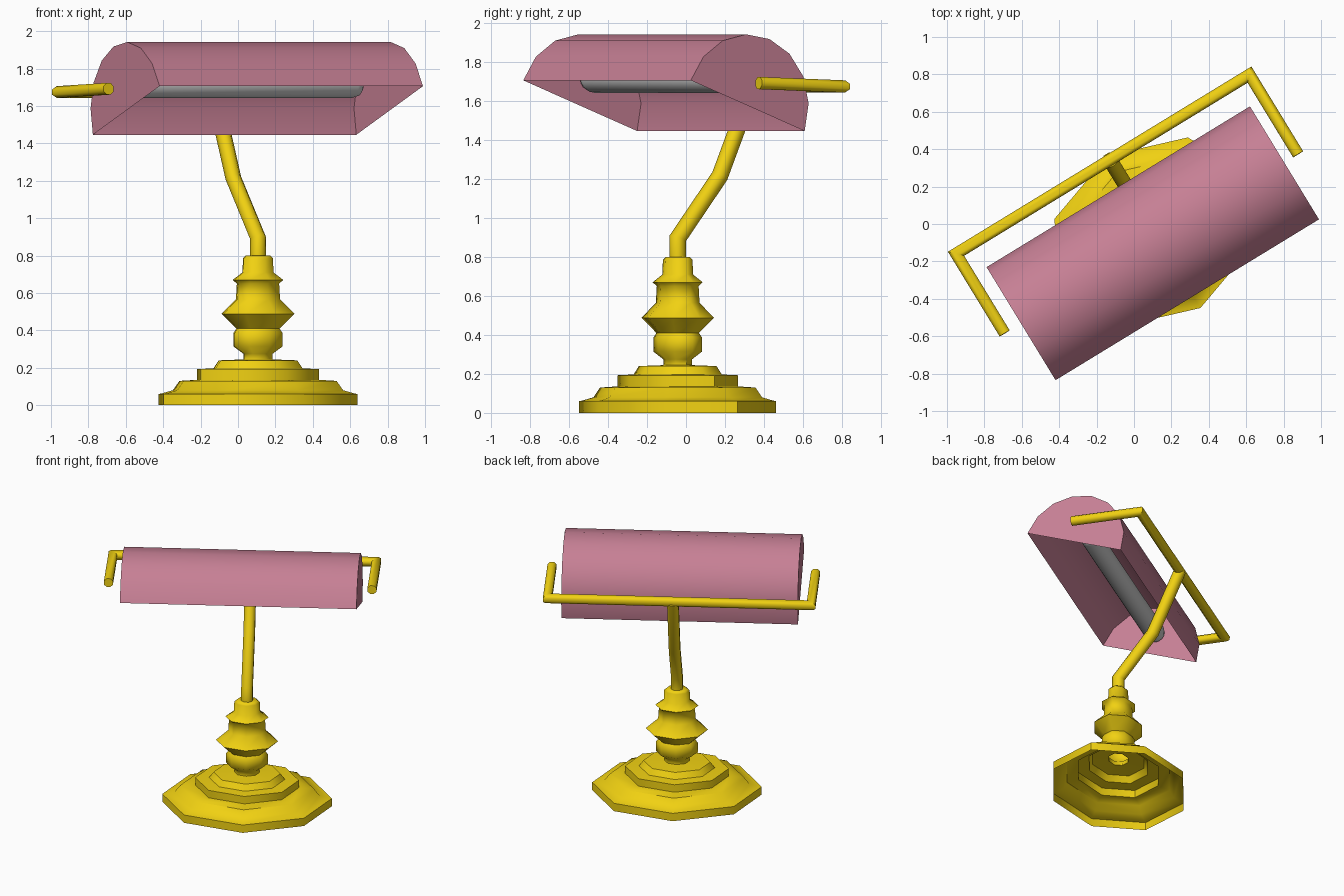
import bpy, bmesh, math
from mathutils import Vector

if "Cube" in bpy.data.objects:
    bpy.data.objects.remove(bpy.data.objects["Cube"])

TURN = math.radians(31.4)   # whole lamp is turned about z


def material(name, rgb):
    m = bpy.data.materials.new(name)
    m.diffuse_color = (*rgb, 1)
    m.use_nodes = True
    m.node_tree.nodes["Principled BSDF"].inputs["Base Color"].default_value = m.diffuse_color
    return m


brass = material("brass", (0.88, 0.64, 0.006))
pink = material("pink_glass", (0.57, 0.215, 0.30))


def finish(bm, name, mat=None, angle=40, recalc=True):
    if recalc:
        bmesh.ops.recalc_face_normals(bm, faces=bm.faces)
    me = bpy.data.meshes.new(name)
    bm.to_mesh(me)
    bm.free()
    me.shade_smooth()
    me.set_sharp_from_angle(angle=math.radians(angle))
    if mat:
        me.materials.append(mat)
    ob = bpy.data.objects.new(name, me)
    ob.rotation_euler.z = TURN
    bpy.context.collection.objects.link(ob)
    return ob


def skin(bm, rings, closed=True):
    n = len(rings[0])
    for a, b in zip(rings, rings[1:]):
        for i in range(n if closed else n - 1):
            j = (i + 1) % n
            bm.faces.new((a[i], a[j], b[j], b[i]))


def rod(name, path, radius, sides=8):
    """Round rod along a path, with mitred corners and flat ends."""
    bm = bmesh.new()
    pts = [Vector(p) for p in path]
    dirs = [(b - a).normalized() for a, b in zip(pts, pts[1:])]
    x = dirs[0].orthogonal().normalized()
    y = dirs[0].cross(x)
    co = []
    for i in range(sides):
        t = 2 * math.pi * (i + 0.5) / sides
        co.append(pts[0] + radius * (math.cos(t) * x + math.sin(t) * y))
    rings = [[bm.verts.new(c) for c in co]]
    for k in range(1, len(pts)):
        d = dirs[k - 1]
        nrm = d if k == len(dirs) else (d + dirs[k]).normalized()
        co = [c + d * ((pts[k] - c).dot(nrm) / d.dot(nrm)) for c in co]
        rings.append([bm.verts.new(c) for c in co])
    skin(bm, rings)
    bm.faces.new(rings[0])
    bm.faces.new(rings[-1])
    return finish(bm, name, brass, 50)


# Stepped base and turned column: eight-sided lathe, flattened front to back, open below
CU, CV = 0.069, -0.092
profile = [(.532, 0), (.532, .06), (.515, .063), (.455, .08), (.42, .13), (.325, .136),
           (.325, .193), (.238, .197), (.21, .24), (.078, .245), (.078, .275), (.132, .315),
           (.132, .385), (.115, .41), (.195, .488), (.118, .565), (.113, .65), (.135, .67),
           (.083, .71), (.08, .785), (.065, .80)]
bm = bmesh.new()
rings = []
for h, z in profile:
    a = h / 0.9
    rings.append([bm.verts.new((CU + a * math.cos(i * math.pi / 4),
                                CV + 0.806 * a * math.sin(i * math.pi / 4), z))
                  for i in range(8)])
skin(bm, rings)
bm.faces.new(rings[-1])
finish(bm, "base_and_column", brass, 54, recalc=False)

# Bent stem
rod("stem", [(CU, CV, .79), (CU, CV, .895), (CU, .161, 1.215), (CU, .36, 1.675)], .043)

# Back bar with two side arms
rod("yoke", [(-.895, -.139, 1.692), (-.895, .36, 1.675),
             (.943, .36, 1.675), (.943, -.139, 1.692)], .034)

# Half-round shade with closed ends, open underneath
R, SV, SZ, TILT = .366, -.152, 1.576, math.radians(-20.8)
bm = bmesh.new()
ends = []
for u in (.857, -.793):
    ends.append([bm.verts.new((u, SV + R * math.cos(TILT + k * math.pi / 8),
                               SZ + R * math.sin(TILT + k * math.pi / 8)))
                 for k in range(9)])
skin(bm, ends, closed=False)
bm.faces.new(ends[0])
bm.faces.new(list(reversed(ends[1])))
finish(bm, "shade", pink)

# Tube bulb with rounded ends
bm = bmesh.new()
rings = []
for u, r in [(-.79, .045), (-.775, .063), (-.74, .073), (.65, .073), (.685, .063), (.70, .045)]:
    rings.append([bm.verts.new((u, -.10 + r * math.cos(i * math.pi / 8),
                                1.715 + r * math.sin(i * math.pi / 8))) for i in range(16)])
skin(bm, rings)
bm.faces.new(rings[0])
bm.faces.new(rings[-1])
finish(bm, "bulb", None, 60)
